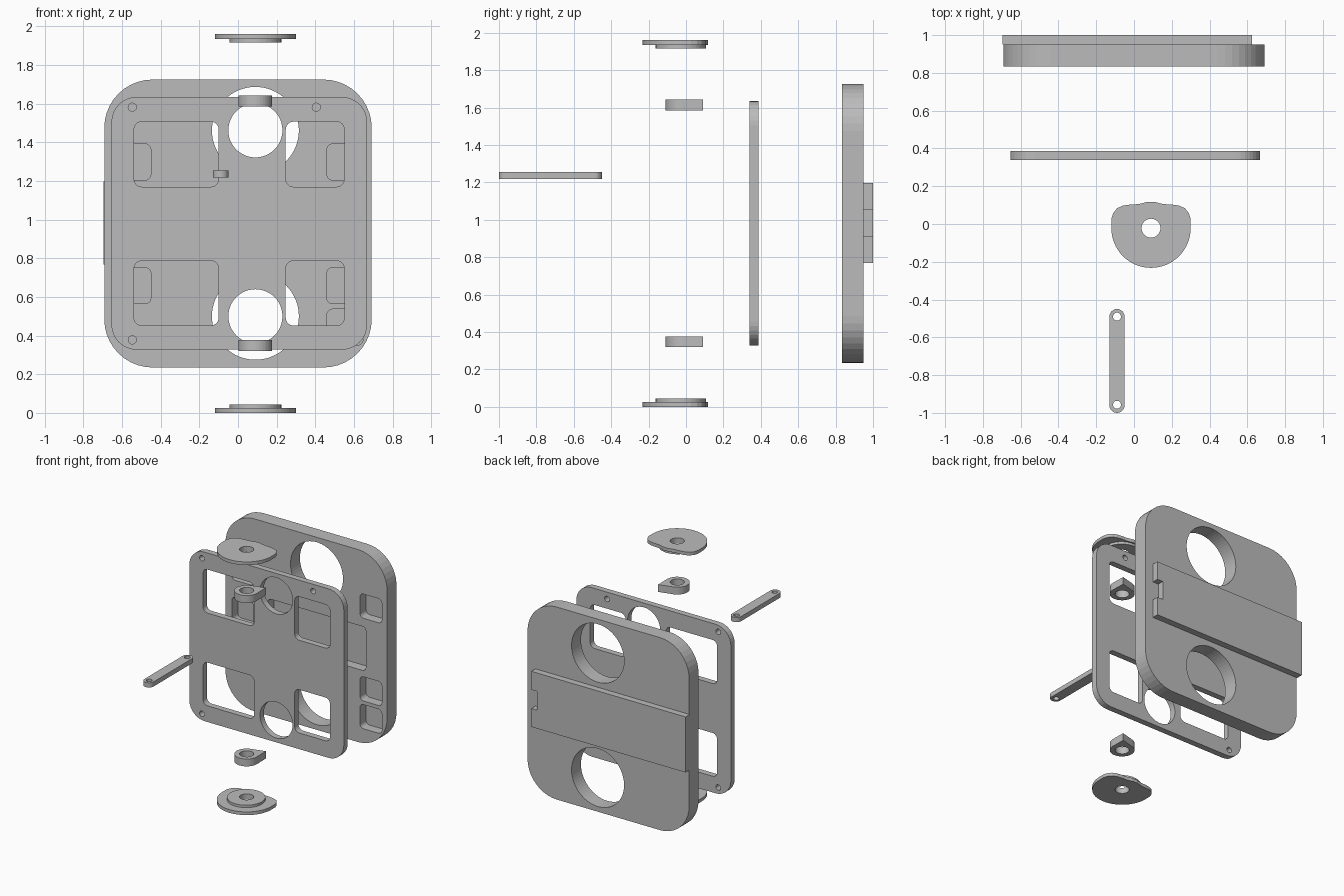
import bpy, bmesh
from math import sin, cos, pi, radians

default = bpy.data.objects.get("Cube")
if default:
    bpy.data.objects.remove(default, do_unlink=True)

grey = bpy.data.materials.new("plain_grey")
grey.use_nodes = True
grey.diffuse_color = (0.5, 0.5, 0.5, 1)
grey.node_tree.nodes["Principled BSDF"].inputs["Base Color"].default_value = (0.5, 0.5, 0.5, 1)


# Outline helpers
def arc(cx, cy, r, start, end, steps):
    angles = [radians(start + (end - start) * i / steps) for i in range(steps + 1)]
    return [(cx + r * cos(a), cy + r * sin(a)) for a in angles]


def circle(cx, cy, r, steps=48):
    return arc(cx, cy, r, 0, 360, steps)[:-1]


def rounded(x0, x1, y0, y1, r, steps=8):
    corners = ((x1 - r, y1 - r), (x0 + r, y1 - r), (x0 + r, y0 + r), (x1 - r, y0 + r))
    return [p for i, (cx, cy) in enumerate(corners)
            for p in arc(cx, cy, r, 90 * i, 90 * i + 90, steps)]


# Solid helpers: an outline is extruded along z, or along y when upright
def solid(name, slabs, upright=False):
    bm = bmesh.new()
    for pts, lo, hi in slabs:
        rings = [[bm.verts.new((u, w, v) if upright else (u, v, w)) for u, v in pts]
                 for w in (lo, hi)]
        bm.faces.new(rings[0])
        bm.faces.new(rings[1])
        for i in range(len(pts)):
            j = (i + 1) % len(pts)
            bm.faces.new((rings[0][i], rings[0][j], rings[1][j], rings[1][i]))
    bmesh.ops.recalc_face_normals(bm, faces=bm.faces)
    mesh = bpy.data.meshes.new(name)
    bm.to_mesh(mesh)
    bm.free()
    obj = bpy.data.objects.new(name, mesh)
    bpy.context.collection.objects.link(obj)
    mesh.materials.append(grey)
    return obj


def combine(obj, slabs, upright=False, operation='DIFFERENCE'):
    tool = solid("tool", slabs, upright)
    tool.hide_render = True
    mod = obj.modifiers.new("combine", 'BOOLEAN')
    mod.operation = operation
    mod.solver = 'EXACT'
    mod.object = tool
    graph = bpy.context.evaluated_depsgraph_get()
    result = bpy.data.meshes.new_from_object(obj.evaluated_get(graph))
    obj.modifiers.clear()
    obj.data = result
    bpy.data.objects.remove(tool, do_unlink=True)


AXIS_X, AXIS_Y = 0.09, -0.022
HOLE_HEIGHTS = (0.5, 1.462)

# Back plate with two large openings and shallow pockets in its front
back = solid("back_plate", [(rounded(-0.692, 0.692, 0.235, 1.725, 0.25, 10), 0.835, 0.95)], True)
cuts = [(circle(AXIS_X, z, 0.225, 64), 0.7, 1.1) for z in HOLE_HEIGHTS]
pockets = [(0.46, z) for z in (0.35, 0.565, 1.205)]
pockets += [(-0.638, z) for z in (0.565, 0.885, 1.205)]
cuts += [(rounded(x, x + 0.187, z, z + 0.187, 0.03, 5), 0.8, 0.91) for x, z in pockets]
cuts.append((rounded(-0.33, 0.51, 0.8, 1.14, 0.03, 5), 0.8, 0.91))
combine(back, cuts, True)

# Cross strip on the back, notched at one end
strip = [(-0.697, 0.768), (0.625, 0.768), (0.625, 0.91), (0.575, 0.91),
         (0.575, 1.055), (0.625, 1.055), (0.625, 1.198), (-0.697, 1.198)]
solid("back_strip", [(strip, 0.95, 1.0)], True)

# Front plate with windows, round openings and screw holes
front = solid("front_plate", [(rounded(-0.655, 0.668, 0.327, 1.635, 0.13), 0.34, 0.387)], True)
cuts = [(circle(AXIS_X, z, 0.14), 0.2, 0.5) for z in HOLE_HEIGHTS]
for z0, z1 in ((0.452, 0.787), (1.17, 1.507)):
    for x0, x1 in ((-0.538, -0.1), (0.247, 0.55)):
        cuts.append((rounded(x0, x1, z0, z1, 0.04, 6), 0.2, 0.5))
for x, z in ((-0.547, 1.582), (0.405, 1.582), (-0.547, 0.378)):
    cuts.append((circle(x, z, 0.021, 24), 0.2, 0.5))
combine(front, cuts, True)

# Cam discs: round in front, flattened at the back with a small bump
shoulder = [(0.21, 0.05), (0.2, 0.08), (0.18, 0.105), (0.15, 0.119), (0.11, 0.125),
            (0.07, 0.127), (0.045, 0.132), (0.02, 0.139)]
half = [(AXIS_X + x, AXIS_Y + y) for x, y in shoulder]
other = [(2 * AXIS_X - x, y) for x, y in reversed(half)]
cam = arc(AXIS_X, AXIS_Y, 0.21, 180, 360, 32) + half + other
hub = circle(AXIS_X, AXIS_Y - 0.006, 0.134)
bore = circle(AXIS_X, AXIS_Y, 0.05, 32)
for name, z0, z1, h0, h1 in (("lower_cam", 0, 0.025, 0.015, 0.044),
                             ("upper_cam", 1.935, 1.96, 1.916, 1.945)):
    disc = solid(name, [(cam, z0, z1)])
    combine(disc, [(hub, h0, h1)], operation='UNION')
    combine(disc, [(bore, z0 - 0.1, z1 + 0.1)])

# Collars: rings with one pointed corner
ring = arc(AXIS_X, AXIS_Y, 0.087, 105, 360, 32) + [(AXIS_X + 0.085, 0.09)]
for name, z in (("lower_collar", 0.32), ("upper_collar", 1.585)):
    collar = solid(name, [(ring, z, z + 0.057)])
    combine(collar, [(bore, z - 0.1, z + 0.2)])

# Lever with rounded ends and a pin hole at each end
lever = solid("lever", [(arc(-0.09, -0.49, 0.04, 0, 180, 12)
                         + arc(-0.09, -0.96, 0.04, 180, 360, 12), 1.219, 1.255)])
combine(lever, [(circle(-0.09, y, 0.021, 24), 1.1, 1.4) for y in (-0.49, -0.957)])
